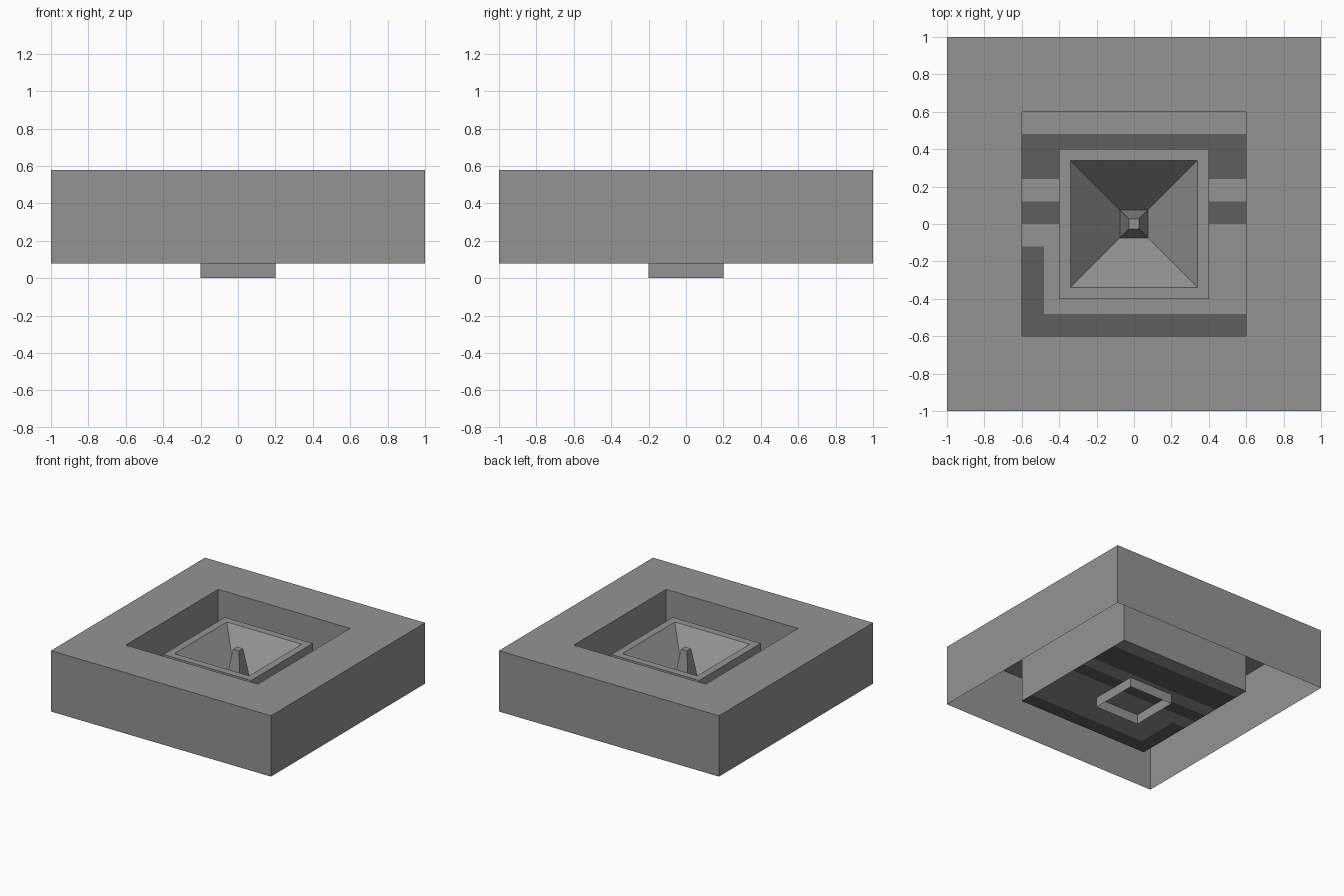
import bpy, bmesh

if "Cube" in bpy.data.objects:
    bpy.data.objects.remove(bpy.data.objects["Cube"])


def material(name, value):
    m = bpy.data.materials.new(name)
    m.diffuse_color = (value, value, value, 1)
    m.use_nodes = True
    m.node_tree.nodes["Principled BSDF"].inputs["Base Color"].default_value = m.diffuse_color
    return m


GREY = material("stone_grey", 0.296)
DARK = material("dark_grey", 0.114)


def finish(name, bm, mats):
    me = bpy.data.meshes.new(name)
    bm.to_mesh(me)
    bm.free()
    for m in mats:
        me.materials.append(m)
    ob = bpy.data.objects.new(name, me)
    bpy.context.collection.objects.link(ob)
    return ob


def square_loft(name, profile, cap=False):
    """Join square rings given as (half width, height); optionally cap the last."""
    bm = bmesh.new()
    rings = [[bm.verts.new((sx * r, sy * r, z))
              for sx, sy in ((-1, -1), (1, -1), (1, 1), (-1, 1))]
             for r, z in profile]
    for a, b in zip(rings, rings[1:]):
        for i in range(4):
            j = (i + 1) % 4
            bm.faces.new((a[i], a[j], b[j], b[i]))
    if cap:
        bm.faces.new(rings[-1])
    return finish(name, bm, [GREY])


# outer shell: outside wall, flat top border, inside wall; open underneath
square_loft("outer_shell", [(1, .08), (1, .58), (.6, .58), (.6, .08)])

# raised rim with a sunken funnel and a tapered spike in its middle
square_loft("rim_funnel_and_spike",
            [(.4, .08), (.4, .48), (.34, .48), (.075, .16), (.027, .48)], cap=True)

# short open foot tube
square_loft("foot", [(.2, 0), (.2, .08)])

# floor sheet with dark bands cut in
xs = [-.6, -.48, .6]
ys = [-.6, -.48, -.12, 0, .12, .24, .48, .6]
bm = bmesh.new()
grid = [[bm.verts.new((x, y, .08)) for x in xs] for y in ys]
for j in range(len(ys) - 1):
    for i in range(len(xs) - 1):
        f = bm.faces.new((grid[j][i], grid[j][i + 1],
                          grid[j + 1][i + 1], grid[j + 1][i]))
        full_band = j in (0, 3, 5)
        side_band = j == 1 and i == 0
        f.material_index = int(full_band or side_band)
finish("floor", bm, [GREY, DARK])
